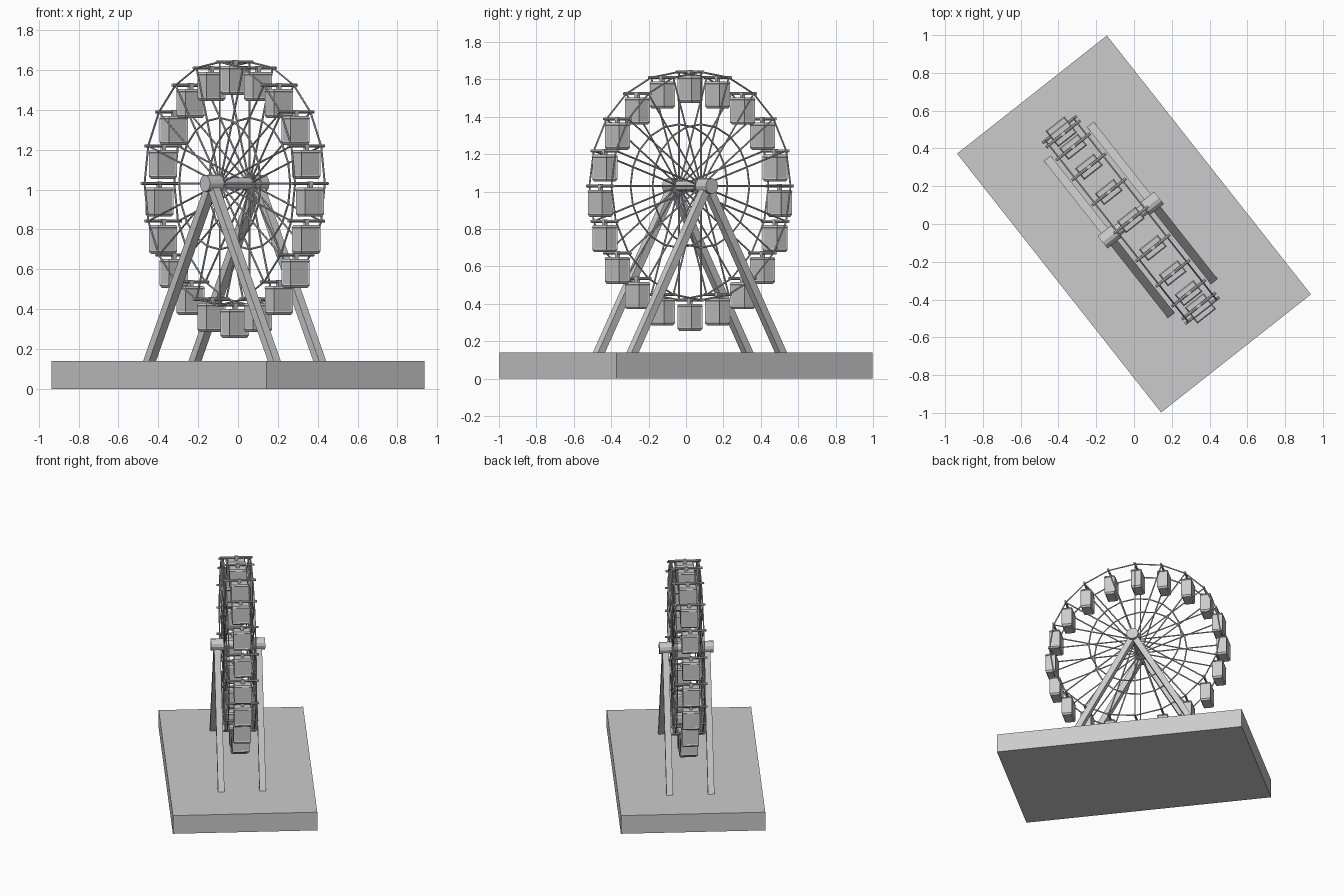
import bpy, bmesh, math
from mathutils import Matrix, Vector

if "Cube" in bpy.data.objects:
    bpy.data.objects.remove(bpy.data.objects["Cube"])

TURN = Matrix.Rotation(math.radians(-51.75), 4, 'Z')   # whole model is turned on the grid
HUB = Vector((-0.027, 0.0, 1.03))
R_OUT, R_IN, RING_Y, N = 0.61, 0.33, 0.095, 20


def finish(bm, name):
    bmesh.ops.recalc_face_normals(bm, faces=bm.faces)
    me = bpy.data.meshes.new(name)
    bm.to_mesh(me)
    bm.free()
    ob = bpy.data.objects.new(name, me)
    ob.matrix_world = TURN
    bpy.context.collection.objects.link(ob)
    return ob


def box(bm, centre, size):
    m = Matrix.Translation(centre) @ Matrix.Diagonal((*size, 1))
    return bmesh.ops.create_cube(bm, size=1, matrix=m)['verts']


def rod(bm, a, b, r, sides=6):
    a, b = Vector(a), Vector(b)
    d = b - a
    m = Matrix.Translation((a + b) / 2) @ d.to_track_quat('Z', 'Y').to_matrix().to_4x4()
    bmesh.ops.create_cone(bm, cap_ends=True, segments=sides, radius1=r, radius2=r,
                          depth=d.length, matrix=m)


def on_wheel(i, r, y, n=N):
    t = 2 * math.pi * i / n
    return HUB + Vector((r * math.sin(t), y, r * math.cos(t)))


# base slab
bm = bmesh.new()
box(bm, (0, 0, 0.07), (1.745, 1.01, 0.14))
finish(bm, "base")

# A-frame legs: sheared boxes running from the hub down to the base
for side, label in ((-1, "front"), (1, "back")):
    bm = bmesh.new()
    for s in (-1, 1):
        for v in box(bm, (HUB.x, side * 0.145, 0.58), (0.048, 0.045, 0.9)):
            v.co.x += s * 0.505 * (1.03 - v.co.z) / 0.89
    finish(bm, label + "_legs")
    # bearing cap at the top of each frame
    bm = bmesh.new()
    rod(bm, HUB + Vector((0, side * 0.10, 0)), HUB + Vector((0, side * 0.19, 0)), 0.042, 12)
    finish(bm, label + "_bearing")

# axle
bm = bmesh.new()
rod(bm, HUB - Vector((0, 0.12, 0)), HUB + Vector((0, 0.12, 0)), 0.03, 12)
finish(bm, "axle")

# rings and spokes on both sides of the wheel
for side, label in ((-1, "front"), (1, "back")):
    y = side * RING_Y
    bm = bmesh.new()
    for i in range(N):
        rod(bm, on_wheel(i, R_OUT, y), on_wheel(i + 1, R_OUT, y), 0.005)
    finish(bm, label + "_outer_ring")
    bm = bmesh.new()
    for i in range(N):
        rod(bm, on_wheel(i, R_IN, y), on_wheel(i + 1, R_IN, y), 0.005)
    finish(bm, label + "_inner_ring")
    bm = bmesh.new()
    for i in range(N):
        rod(bm, on_wheel(i, 0.02, y), on_wheel(i, R_OUT, y), 0.005)
    finish(bm, label + "_spokes")

# cross bars joining the two rings, one per cabin
bm = bmesh.new()
for i in range(N):
    rod(bm, on_wheel(i, R_OUT, -0.115), on_wheel(i, R_OUT, 0.115), 0.008, 8)
finish(bm, "cross_bars")

# cabin mesh: tapered floor, recessed panels, roof and hanger, shared by all cabins
bm = bmesh.new()
box(bm, (0, 0, -0.092), (0.074, 0.122, 0.122))
walls = [f for f in bm.faces if abs(f.normal.z) < 0.5]
bmesh.ops.inset_individual(bm, faces=walls, thickness=0.009, depth=-0.004)
for v in box(bm, (0, 0, -0.159), (0.074, 0.122, 0.012)):
    if v.co.z < -0.159:
        v.co.x *= 0.8
        v.co.y *= 0.88
for v in box(bm, (0, 0, -0.026), (0.078, 0.126, 0.012)):
    if v.co.z > -0.026:
        v.co.x *= 0.85
        v.co.y *= 0.9
box(bm, (0, 0, -0.007), (0.018, 0.022, 0.034))
first = finish(bm, "cabin")
for i in range(N):
    ob = first if i == 0 else first.copy()
    ob.name = f"cabin_{i + 1}"
    if i:
        bpy.context.collection.objects.link(ob)
    ob.matrix_world = TURN @ Matrix.Translation(on_wheel(i, R_OUT, 0))
